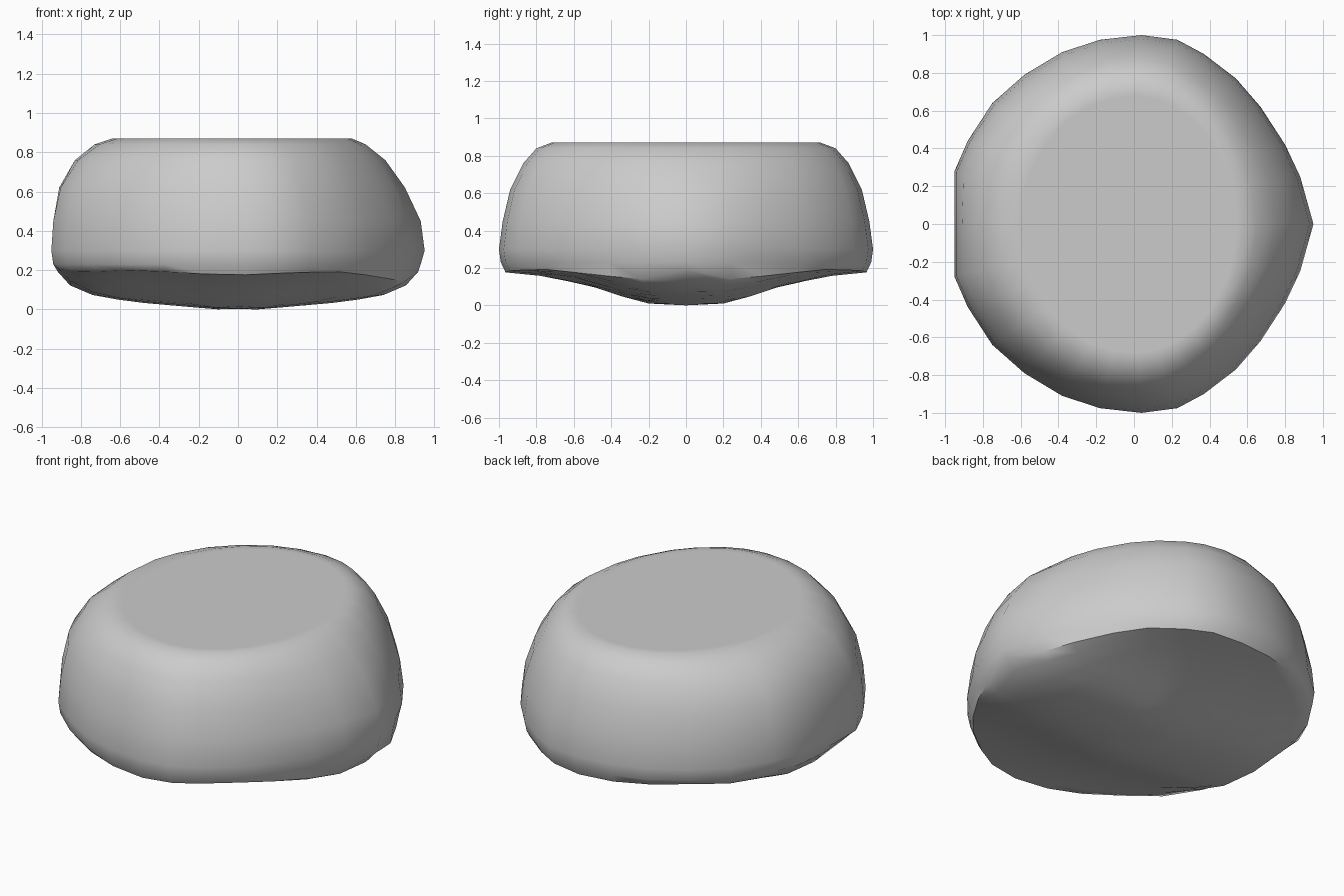
import bpy, bmesh, math

cube = bpy.data.objects.get("Cube")
if cube:
    bpy.data.objects.remove(cube, do_unlink=True)

# Single stone colour
stone = bpy.data.materials.new("stone_grey")
stone.use_nodes = True
grey = (0.6, 0.6, 0.6, 1)
stone.diffuse_color = grey
stone.node_tree.nodes["Principled BSDF"].inputs["Base Color"].default_value = grey


def interp(table, v):
    """Piecewise linear lookup."""
    for (a, fa), (b, fb) in zip(table, table[1:]):
        if v <= b:
            return fa + (fb - fa) * (v - a) / (b - a)
    return table[-1][1]


# Widest outline, half of it, mirrored across y = 0
half = [(.95, 0), (.88, .25), (.8, .42), (.67, .62), (.54, .77), (.37, .9),
        (.23, .975), (.04, 1), (-.18, .975), (-.38, .91), (-.58, .79),
        (-.75, .64), (-.88, .44), (-.95, .28), (-.95, 0)]
outline = half + [(x, -y) for x, y in reversed(half[1:-1])]

# Wall levels: height, left reach, right reach, side reach, roundness
levels = [(.87, .6, .54, .68, 1), (.87, .64, .58, .72, 1),
          (.84, .73, .65, .8, .8), (.76, .83, .75, .87, .5),
          (.62, .91, .85, .94, .2), (.45, .94, .93, .98, 0),
          (.3, .95, .95, 1, 0), (.23, .94, .93, .99, 0)]

# Underside rises away from a keel that runs along x
across = [(0, 0), (.2, .01), (.35, .05), (.5, .1), (.75, .155), (1, .18)]
along = [(0, 0), (.1, 0), (.5, .035), (.72, .065), (.86, .125), (.95, .23)]


def wall_ring(z, left, right, side, roundness):
    ring = []
    for x, y in outline:
        a = math.atan2(y, x)
        u = x / .95 * (1 - roundness) + math.cos(a) * roundness
        v = y * (1 - roundness) + math.sin(a) * roundness
        ring.append((u * (right if u > 0 else left), v * side, z))
    return ring


def under_ring(scale):
    ring = []
    for x, y in outline:
        x, y = x * scale, y * scale
        z = interp(across, abs(y)) + interp(along, abs(x))
        ring.append((x, y, min(z, .21)))
    return ring


# Loft the wall and the underside, then close both ends
rings = [wall_ring(*level) for level in levels]
rings += [under_ring(s) for s in (.965, .9, .78, .64, .5, .36, .22, .1)]
bm = bmesh.new()
loops = [[bm.verts.new(p) for p in ring] for ring in rings]
count = len(outline)
for upper, lower in zip(loops, loops[1:]):
    for i in range(count):
        j = (i + 1) % count
        bm.faces.new((upper[i], lower[i], lower[j], upper[j]))
bm.faces.new(loops[0])
bm.faces.new(list(reversed(loops[-1])))
bmesh.ops.recalc_face_normals(bm, faces=bm.faces)

mesh = bpy.data.meshes.new("flat_topped_stone")
bm.to_mesh(mesh)
bm.free()
mesh.materials.append(stone)
rock = bpy.data.objects.new("flat_topped_stone", mesh)
bpy.context.collection.objects.link(rock)
bpy.ops.object.select_all(action='DESELECT')
rock.select_set(True)
bpy.context.view_layer.objects.active = rock
bpy.ops.object.shade_smooth_by_angle(angle=math.radians(45))
